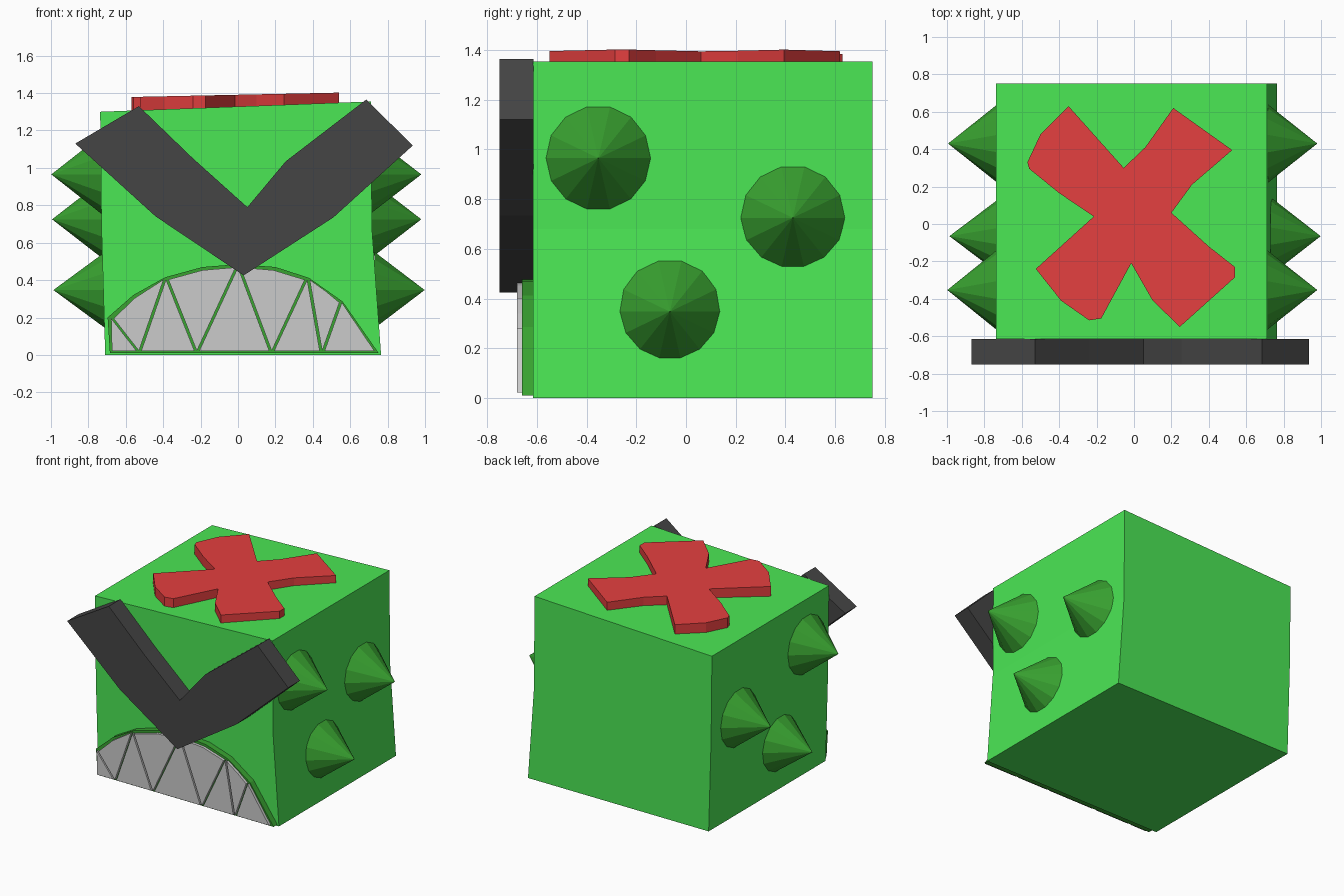
import bpy, bmesh
from mathutils import Matrix, Vector

if "Cube" in bpy.data.objects:
    bpy.data.objects.remove(bpy.data.objects["Cube"])


def material(name, rgb):
    m = bpy.data.materials.new(name)
    m.diffuse_color = (*rgb, 1)
    m.use_nodes = True
    m.node_tree.nodes["Principled BSDF"].inputs["Base Color"].default_value = m.diffuse_color
    return m


GREEN = material("bright_green", (0.07, 0.80, 0.09))
DARK_GREEN = material("dark_green", (0.04, 0.36, 0.03))
RED = material("red", (0.78, 0.05, 0.05))
BLACK = material("charcoal", (0.06, 0.06, 0.06))
GREY = material("grey", (0.69, 0.69, 0.69))


def finish(bm, name, mat):
    bmesh.ops.recalc_face_normals(bm, faces=bm.faces[:])
    me = bpy.data.meshes.new(name)
    bm.to_mesh(me)
    bm.free()
    me.materials.append(mat)
    ob = bpy.data.objects.new(name, me)
    bpy.context.collection.objects.link(ob)
    return ob


def prism(bm, lower, upper):
    """Closed solid between two matching loops of 3D points."""
    a = [bm.verts.new(p) for p in lower]
    b = [bm.verts.new(p) for p in upper]
    bm.faces.new(a)
    bm.faces.new(b)
    for i in range(len(a)):
        j = (i + 1) % len(a)
        bm.faces.new((a[i], a[j], b[j], b[i]))


def slab(bm, outline, y0, y1):
    """Front-view (x, z) outline extruded along y."""
    prism(bm, [(x, y0, z) for x, z in outline], [(x, y1, z) for x, z in outline])


# Slightly lopsided block body
bm = bmesh.new()
slab(bm, [(-0.71, 0), (0.765, 0), (0.716, 0.68), (0.712, 1.355),
          (-0.737, 1.30), (-0.73, 0.68)], -0.615, 0.75)
finish(bm, "body", GREEN)

# Red cross lying on the sloped top
cross = [(-0.35, 0.63), (-0.50, 0.48), (-0.57, 0.33), (-0.56, 0.295), (-0.40, 0.165),
         (-0.215, 0.04), (-0.525, -0.24), (-0.39, -0.41), (-0.24, -0.515),
         (-0.175, -0.505), (-0.015, -0.21), (0.10, -0.41), (0.245, -0.55),
         (0.54, -0.285), (0.54, -0.23), (0.40, -0.12), (0.20, 0.06), (0.31, 0.21),
         (0.525, 0.395), (0.21, 0.62), (0.06, 0.41), (-0.055, 0.30)]
bm = bmesh.new()
prism(bm, [(x, y, 1.31 + 0.03 * x) for x, y in cross],
      [(x, y, 1.391 + 0.021 * x) for x, y in cross])
finish(bm, "top_cross", RED)

# Angry V brow
bm = bmesh.new()
slab(bm, [(-0.87, 1.13), (-0.53, 1.33), (-0.24, 1.05), (0.05, 0.79), (0.255, 1.035),
          (0.685, 1.365), (0.935, 1.12), (0.51, 0.735), (0.03, 0.425),
          (-0.44, 0.74)], -0.75, -0.614)
finish(bm, "brow", BLACK)

# Mouth backing panel
bm = bmesh.new()
slab(bm, [(-0.685, 0.01), (-0.697, 0.20), (-0.56, 0.32), (-0.39, 0.415), (-0.19, 0.47),
          (0.0, 0.485), (0.20, 0.47), (0.38, 0.412), (0.56, 0.285),
          (0.752, 0.01)], -0.66, -0.614)
finish(bm, "mouth", DARK_GREEN)

# Interlocking teeth: zigzag between lip points and base points
lip = [(-0.678, 0.195), (-0.385, 0.403), (0.0, 0.468), (0.37, 0.402), (0.555, 0.28)]
arch = [(-0.55, 0.305), (-0.19, 0.453), (0.19, 0.453), (0.47, 0.34)]
base = [(x, 0.022) for x in (-0.687, -0.53, -0.22, 0.18, 0.45, 0.742)]
GAP = 0.013


def shift(p, dx):
    return (p[0] + dx, p[1])


bm = bmesh.new()
for i, tip in enumerate(lip):
    slab(bm, [shift(base[i], GAP), shift(base[i + 1], -GAP), tip], -0.68, -0.65)
finish(bm, "lower_teeth", GREY)

bm = bmesh.new()
for i, mid in enumerate(arch):
    slab(bm, [shift(lip[i], GAP), mid, shift(lip[i + 1], -GAP), base[i + 1]],
         -0.68, -0.65)
finish(bm, "upper_teeth", GREY)

# Side spikes: y, z, radius, then (base x, tip x) for right and left
spikes = [(-0.353, 0.965, 0.218, (0.705, 0.98), (-0.728, -0.998)),
          (0.43, 0.725, 0.214, (0.71, 0.98), (-0.725, -0.994)),
          (-0.065, 0.347, 0.209, (0.73, 0.998), (-0.71, -0.987))]
for side in (0, 1):
    bm = bmesh.new()
    for y, z, r, *ends in spikes:
        x0, x1 = ends[side]
        turn = Vector((0, 0, 1)).rotation_difference(Vector((x1 - x0, 0, 0)))
        bmesh.ops.create_cone(
            bm, cap_ends=True, segments=14, radius1=r, radius2=0, depth=abs(x1 - x0),
            matrix=Matrix.Translation(((x0 + x1) / 2, y, z)) @ turn.to_matrix().to_4x4())
    bmesh.ops.remove_doubles(bm, verts=bm.verts[:], dist=1e-5)
    finish(bm, ("right_spikes", "left_spikes")[side], DARK_GREEN)
